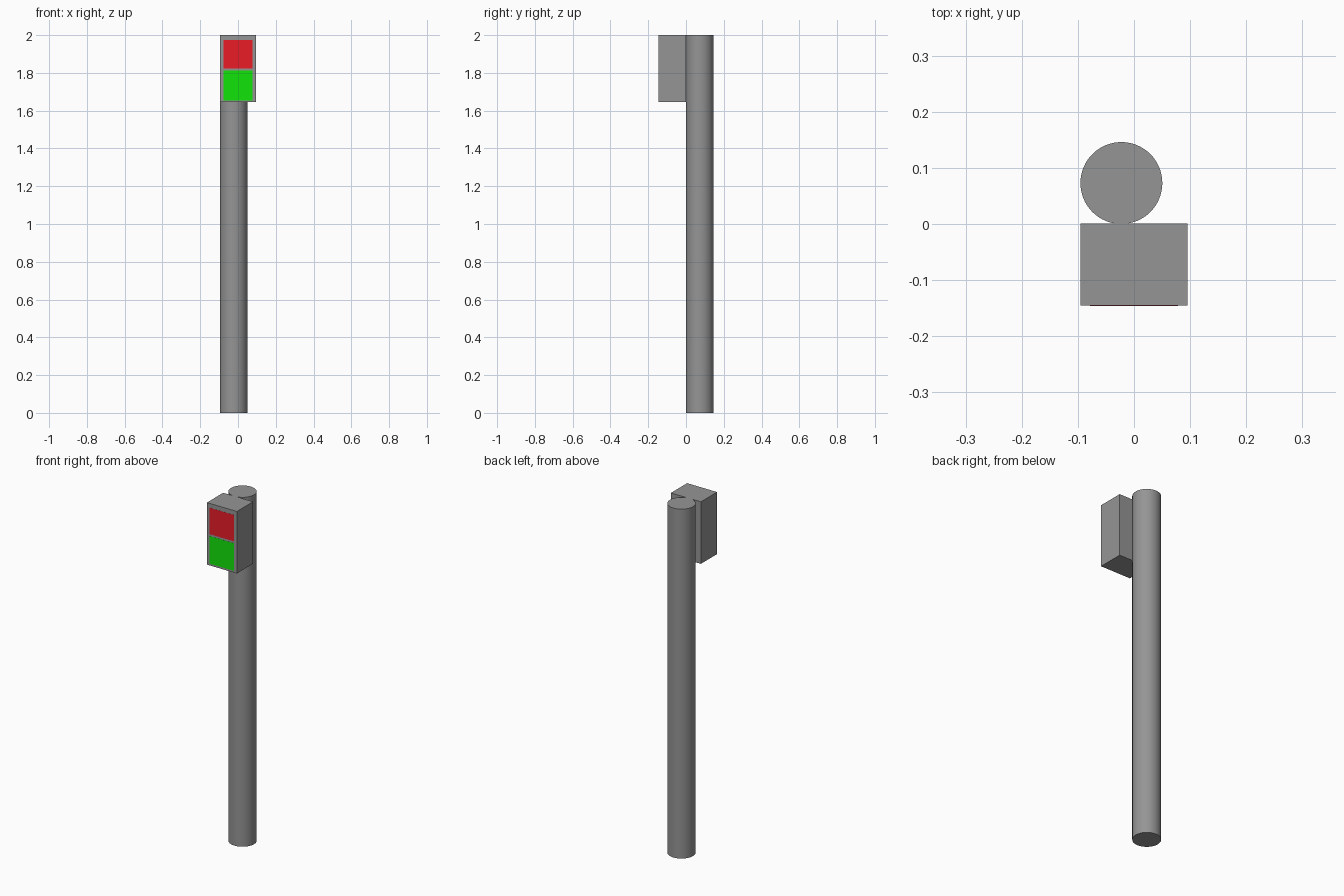
import bpy

if "Cube" in bpy.data.objects:
    bpy.data.objects.remove(bpy.data.objects["Cube"])


def paint(obj, name, color):
    mat = bpy.data.materials.get(name) or bpy.data.materials.new(name)
    mat.diffuse_color = color
    mat.use_nodes = True
    mat.node_tree.nodes["Principled BSDF"].inputs["Base Color"].default_value = mat.diffuse_color
    obj.data.materials.append(mat)


def box(name, x, y, z):
    """Axis-aligned box from (min, max) ranges."""
    bpy.ops.mesh.primitive_cube_add(
        size=1, location=[(r[0] + r[1]) / 2 for r in (x, y, z)])
    obj = bpy.context.object
    obj.name = name
    obj.scale = [r[1] - r[0] for r in (x, y, z)]
    bpy.ops.object.transform_apply(location=False, rotation=False, scale=True)
    return obj


DARK_GREY = (0.3, 0.3, 0.3, 1)

# Round post standing behind the housing, flush with its left side
bpy.ops.mesh.primitive_cylinder_add(
    vertices=64, radius=0.073, depth=2.0, location=(-0.0225, 0.073, 1.0))
post = bpy.context.object
post.name = "post"
bpy.ops.object.shade_smooth_by_angle()
paint(post, "dark_grey", DARK_GREY)

# Signal housing
housing = box("signal_housing", (-0.095, 0.095), (-0.1455, 0.001), (1.645, 2.0))
paint(housing, "dark_grey", DARK_GREY)

# Red and green lamp panels, almost flush with the front
lamps = [
    ("red_lamp", (1.824, 1.975), (0.82, 0.012, 0.02, 1)),
    ("green_lamp", (1.655, 1.813), (0.006, 0.77, 0.003, 1)),
]
for name, z, color in lamps:
    lamp = box(name, (-0.078, 0.078), (-0.146, -0.143), z)
    paint(lamp, name, color)
